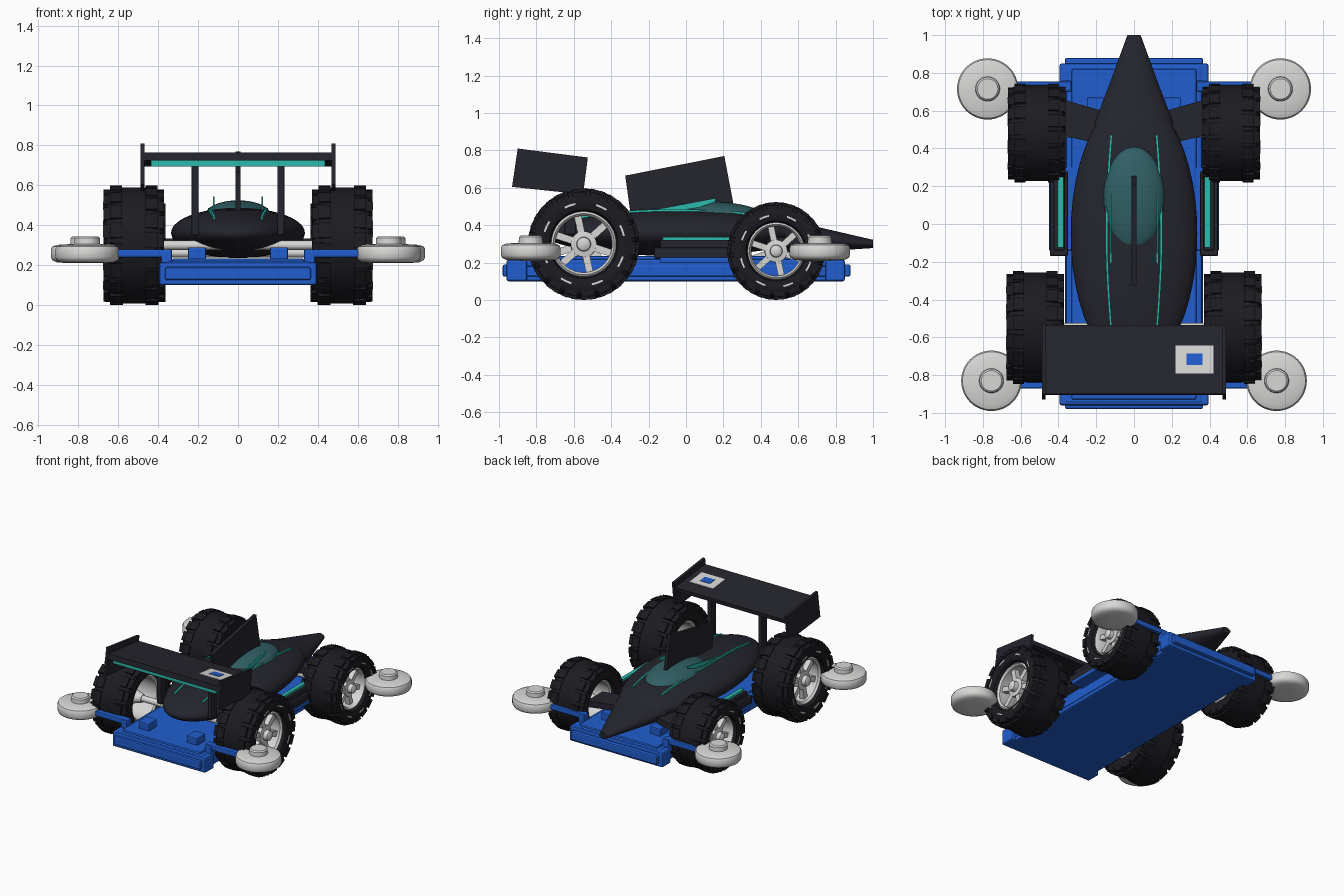
import bpy, bmesh
from math import sin, cos, pi, sqrt
from mathutils import Matrix, Vector

cube = bpy.data.objects.get("Cube")
if cube:
    bpy.data.objects.remove(cube, do_unlink=True)


def material(name, rgb, rough=0.6):
    m = bpy.data.materials.new(name)
    m.use_nodes = True
    m.diffuse_color = (*rgb, 1)
    bsdf = next(n for n in m.node_tree.nodes if n.type == 'BSDF_PRINCIPLED')
    bsdf.inputs["Base Color"].default_value = (*rgb, 1)
    bsdf.inputs["Roughness"].default_value = rough
    return m


DARK = material("charcoal body", (0.018, 0.018, 0.027))
RUBBER = material("black rubber", (0.011, 0.011, 0.015))
BLUE = material("chassis blue", (0.015, 0.11, 0.62))
TEAL = material("teal trim", (0.025, 0.5, 0.42))
GLASS = material("canopy teal", (0.03, 0.115, 0.13))
SILVER = material("light grey", (0.68, 0.68, 0.67))


def finish(name, bm, mat, bevel=0, smooth=False):
    bmesh.ops.recalc_face_normals(bm, faces=bm.faces)
    me = bpy.data.meshes.new(name)
    bm.to_mesh(me)
    bm.free()
    ob = bpy.data.objects.new(name, me)
    bpy.context.collection.objects.link(ob)
    me.materials.append(mat)
    if bevel:
        mod = ob.modifiers.new("Bevel", 'BEVEL')
        mod.width, mod.segments = bevel, 2
    if smooth:
        bpy.ops.object.select_all(action='DESELECT')
        ob.select_set(True)
        bpy.context.view_layer.objects.active = ob
        bpy.ops.object.shade_smooth_by_angle(angle=0.7)
    return ob


def add_box(bm, x, y, z, mat=Matrix()):
    size = Matrix.Diagonal((x[1] - x[0], y[1] - y[0], z[1] - z[0], 1))
    mid = Matrix.Translation([(a + b) / 2 for a, b in (x, y, z)])
    bmesh.ops.create_cube(bm, size=1, matrix=mat @ mid @ size)


def box(name, x, y, z, mat, bevel=0):
    bm = bmesh.new()
    add_box(bm, x, y, z)
    return finish(name, bm, mat, bevel)


def side(s, a, b):
    return tuple(sorted((s * a, s * b)))


def skin(bm, rings, closed=False):
    """Bridge equal rings of points; cap the ends unless closed."""
    vs = [[bm.verts.new(p) for p in r] for r in rings]
    n = len(vs[0])
    for a, b in zip(vs, vs[1:] + (vs[:1] if closed else [])):
        for i in range(n):
            j = (i + 1) % n
            bm.faces.new((a[i], a[j], b[j], b[i]))
    if not closed:
        bm.faces.new(vs[0])
        bm.faces.new(vs[-1])


def add_lathe(bm, profile, mat, n=40, closed=False):
    rings = [[mat @ Vector((r * cos(2 * pi * i / n), r * sin(2 * pi * i / n), h))
              for i in range(n)] for r, h in profile]
    skin(bm, rings, closed)


def prism(name, pts, lo, hi, axis, mat):
    """Extrude an outline along x (points are y, z) or z (points are x, y)."""
    bm = bmesh.new()
    skin(bm, [[(h, *p) if axis == 'X' else (*p, h) for p in pts] for h in (lo, hi)])
    return finish(name, bm, mat)


def ellipsoid(name, c, r, mat):
    bm = bmesh.new()
    bmesh.ops.create_uvsphere(bm, u_segments=48, v_segments=28, radius=1,
                              matrix=Matrix.Translation(c) @ Matrix.Diagonal((*r, 1)))
    return finish(name, bm, mat, smooth=True)


# Chassis: narrow tub, wider ends, slim bumper lip, raised mounts
box("chassis_tub", (-0.36, 0.36), (-0.95, 0.84), (0.1, 0.22), BLUE, 0.012)
box("chassis_lip", (-0.365, 0.365), (-0.98, 0.88), (0.125, 0.19), BLUE, 0.01)
box("chassis_deck", (-0.33, 0.33), (-0.93, 0.82), (0.2, 0.235), BLUE, 0.01)
box("rear_bumper", (-0.395, 0.395), (-0.96, -0.85), (0.1, 0.215), BLUE, 0.012)
box("front_bumper", (-0.395, 0.395), (0.745, 0.85), (0.1, 0.215), BLUE, 0.012)

# Body shell, canopy and nose
BC, BR = Vector((0, -0.05, 0.362)), Vector((0.335, 0.72, 0.126))
ellipsoid("body_shell", BC, BR, DARK)
ellipsoid("canopy", (0, 0.13, 0.45), (0.165, 0.28, 0.075), GLASS)
bm = bmesh.new()
skin(bm, [[(rx * cos(2 * pi * i / 40), y, zc + rz * sin(2 * pi * i / 40)) for i in range(40)]
          for y, zc, rx, rz in ((0.53, 0.34, 0.21, 0.09), (0.78, 0.318, 0.115, 0.055),
                                (1.0, 0.3, 0.035, 0.022))])
finish("nose_cone", bm, DARK, smooth=True)
prism("dorsal_fin", [(-0.325, 0.665), (0.205, 0.77), (0.26, 0.48), (-0.295, 0.45)],
      -0.012, 0.012, 'X', DARK)

# Wing
prism("wing_plate", [(-0.905, 0.725), (-0.9, 0.765), (-0.535, 0.725), (-0.54, 0.695)],
      -0.475, 0.475, 'X', DARK)
box("wing_trim", (-0.435, 0.435), (-0.89, -0.85), (0.695, 0.727), TEAL)
slope = Matrix.Translation((0.32, -0.717, 0.746)) @ Matrix.Rotation(-0.109, 4, 'X')
for name, w, d, h, mat in (("wing_panel", 0.1, 0.075, 0.003, SILVER),
                           ("wing_panel_centre", 0.042, 0.03, 0.006, BLUE)):
    bm = bmesh.new()
    add_box(bm, (-w, w), (-d, d), (-0.002, h), slope)
    finish(name, bm, mat)

for s, tag in ((1, "left"), (-1, "right")):
    prism(tag + "_wing_endplate", [(-0.9, 0.81), (-0.525, 0.762), (-0.55, 0.565), (-0.93, 0.605)],
          *side(s, 0.468, 0.488), 'X', DARK)
    box(tag + "_wing_strut", side(s, 0.197, 0.233), (-0.65, -0.59), (0.35, 0.73), DARK, 0.006)

    # Trim ridge that follows the shell
    bm = bmesh.new()
    rings = []
    for i in range(25):
        y = -0.6 + i * 1.07 / 24
        x = 0.12 + 0.025 * cos((y + 0.05) * 3)
        z = BC.z + BR.z * sqrt(1 - (x / BR.x) ** 2 - ((y - BC.y) / BR.y) ** 2)
        rings.append([(s * (x + dx), y, z + dz) for dx, dz in
                      ((-0.008, -0.02), (0.008, -0.02), (0.006, 0.01), (-0.006, 0.01))])
    skin(bm, rings)
    finish(tag + "_shell_trim", bm, TEAL)
    prism(tag + "_shell_blade", [(-0.29, 0.46), (0.16, 0.545), (0.155, 0.525), (0, 0.47)],
          *side(s, 0.118, 0.126), 'X', TEAL)

    # Side pods
    box(tag + "_pod_plate", side(s, 0.3, 0.45), (-0.14, 0.3), (0.2, 0.228), BLUE, 0.006)
    box(tag + "_pod_base", side(s, 0.35, 0.445), (-0.17, 0.28), (0.222, 0.28), DARK, 0.008)
    box(tag + "_pod_top", side(s, 0.365, 0.425), (-0.14, 0.285), (0.27, 0.322), DARK, 0.008)
    box(tag + "_pod_trim", side(s, 0.373, 0.405), (-0.125, 0.275), (0.318, 0.338), TEAL, 0.004)
    prism(tag + "_front_arm", [(s * x, y) for x, y in
          ((0.17, 0.6), (0.38, 0.66), (0.38, 0.47), (0.17, 0.42))], 0.29, 0.335, 'Z', DARK)

    # Mounts, roller arms and rollers at both ends
    for end, ry, rx, rr, ay in (("front", 0.715, 0.775, 0.162, 0.73),
                                ("rear", -0.83, 0.755, 0.16, -0.845)):
        where = tag + "_" + end
        my = 0.62 if ry > 0 else -0.8
        box(where + "_mount", side(s, 0.16, 0.25), (my - 0.05, my + 0.05), (0.22, 0.29), BLUE, 0.008)
        box(where + "_roller_arm", side(s, 0.33, 0.66), (ay - 0.025, ay + 0.025),
            (0.24, 0.28), BLUE, 0.008)
        box(where + "_arm_post", side(s, 0.33, 0.385), (ay - 0.03, ay + 0.03),
            (0.18, 0.275), BLUE, 0.008)
        bm = bmesh.new()
        add_lathe(bm, [(0.054, 0.345), (0.063, 0.336), (0.065, 0.306), (rr - 0.03, 0.302),
                       (rr - 0.007, 0.293), (rr, 0.28), (rr, 0.24), (rr - 0.007, 0.225),
                       (rr - 0.03, 0.214), (0.06, 0.21)], Matrix.Translation((s * rx, ry, 0)), 48)
        finish(where + "_roller", bm, SILVER, smooth=True)

    # Wheels; local z points outward along the axle
    for end, wy, R, cx in (("rear", -0.547, 0.297, 0.522), ("front", 0.482, 0.26, 0.515)):
        where = tag + "_" + end
        hub = Matrix.Translation((s * cx, wy, R + 0.002)) @ Matrix.Rotation(s * pi / 2, 4, 'Y')
        half = [(0.57, 0.105), (0.62, 0.14), (0.74, 0.152), (0.86, 0.147), (0.94, 0.125),
                (0.975, 0.09), (0.98, 0.04)]
        prof = [(r * R, h) for r, h in half]
        bm = bmesh.new()
        add_lathe(bm, prof + [(r, -h) for r, h in reversed(prof)], hub, 64, True)
        # Shoulder tread blocks
        for k in range(18):
            for f in (1, -1):
                turn = hub @ Matrix.Rotation(2 * pi * (k + 0.25 * f) / 18, 4, 'Z')
                add_box(bm, (0.9 * R, R), (-0.13 * R, 0.13 * R), side(f, 0.06, 0.118), turn)
                add_box(bm, (0.83 * R, 0.94 * R), (-0.12 * R, 0.12 * R), side(f, 0.1, 0.152), turn)
        finish(where + "_tyre", bm, RUBBER, smooth=True)

        # Open rim with six spokes and a hub
        bm = bmesh.new()
        add_lathe(bm, [(0.59 * R, 0.115), (0.55 * R, 0.125), (0.51 * R, 0.11), (0.53 * R, 0.0),
                       (0.51 * R, -0.11), (0.55 * R, -0.12), (0.59 * R, -0.115)], hub, 48, True)
        add_lathe(bm, [(0.06 * R, 0.14), (0.12 * R, 0.13), (0.13 * R, 0.1), (0.23 * R, 0.095),
                       (0.24 * R, 0.03), (0.1 * R, -0.1)], hub, 32)
        for k in range(6):
            turn = hub @ Matrix.Rotation(2 * pi * (k + 0.2) / 6, 4, 'Z')
            add_box(bm, (0.15 * R, 0.54 * R), (-0.065 * R, 0.065 * R), (0.05, 0.09), turn)
        finish(where + "_rim", bm, SILVER, smooth=True)

        # Sidewall dashes
        bm = bmesh.new()
        for k in range(8):
            angles = [2 * pi * k / 8 + 0.2 + j * 0.07 for j in range(5)]
            rings = [[hub @ Vector((r * R * cos(a), r * R * sin(a), h)) for r, h in
                      ((0.72, 0.148), (0.755, 0.148), (0.755, 0.155), (0.72, 0.155))]
                     for a in angles]
            skin(bm, rings)
        finish(where + "_tyre_dashes", bm, SILVER)

# Axles
for name, y, z in (("rear_axle", -0.547, 0.3), ("front_axle", 0.482, 0.262)):
    bm = bmesh.new()
    add_lathe(bm, [(0.023, -0.5), (0.023, 0.5)],
              Matrix.Translation((0, y, z)) @ Matrix.Rotation(pi / 2, 4, 'Y'), 20)
    finish(name, bm, SILVER, smooth=True)
